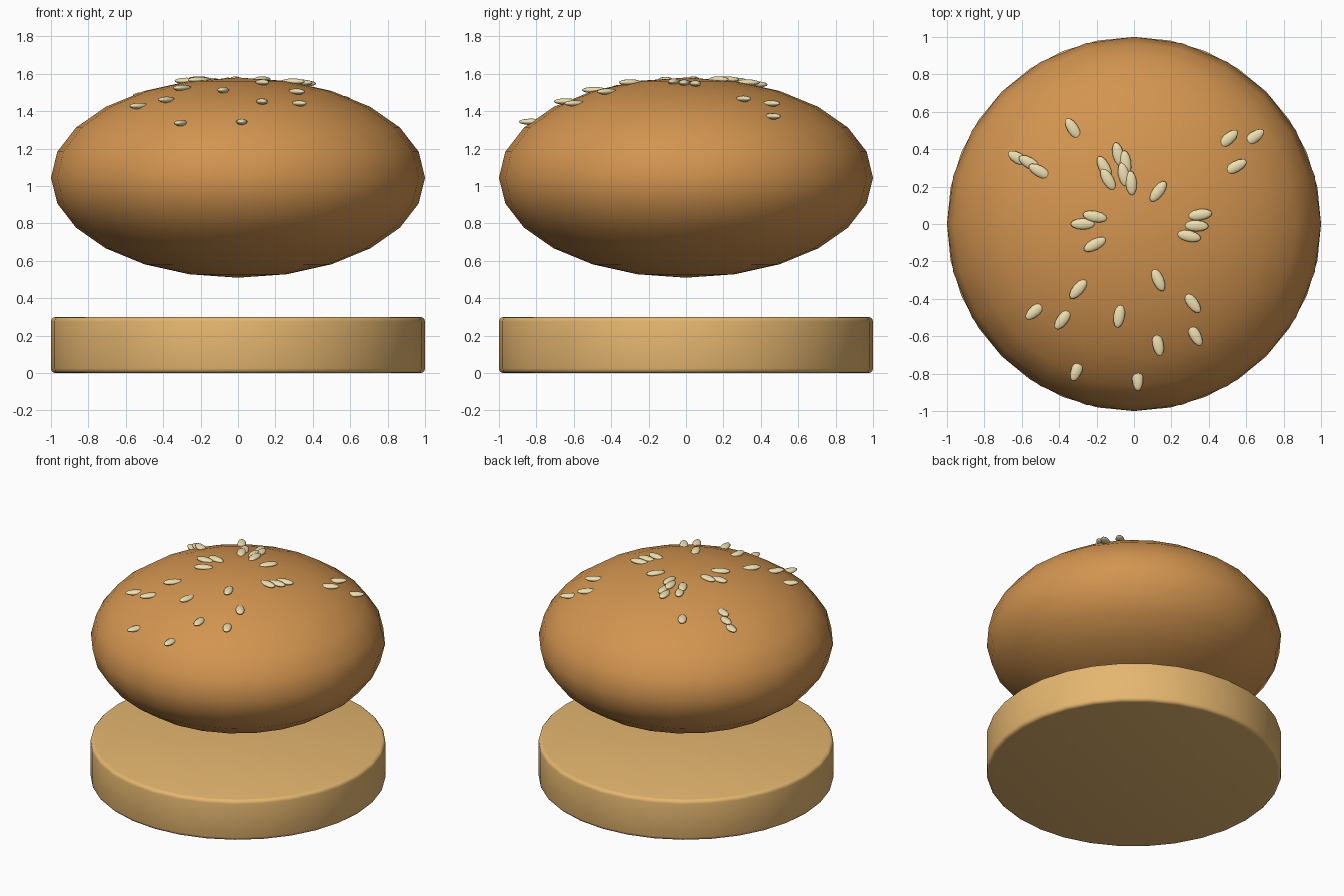
import bpy
from math import sqrt, atan2, radians

if "Cube" in bpy.data.objects:
    bpy.data.objects.remove(bpy.data.objects["Cube"])

def material(name, rgb):
    m = bpy.data.materials.new(name)
    m.diffuse_color = (*rgb, 1)
    m.use_nodes = True
    m.node_tree.nodes["Principled BSDF"].inputs["Base Color"].default_value = m.diffuse_color
    return m

crust = material("crust", (0.65, 0.30, 0.08))
bread = material("bread", (0.78, 0.47, 0.16))
sesame = material("sesame", (0.85, 0.74, 0.43))

def finish(name, mat):
    ob = bpy.context.object
    ob.name = name
    ob.data.materials.append(mat)
    return ob

# Bottom bun: disc with a softened rim
bpy.ops.mesh.primitive_cylinder_add(vertices=32, radius=1, depth=0.3, location=(0, 0, 0.15))
base = finish("bottom_bun", bread)
bev = base.modifiers.new("rim", 'BEVEL')
bev.width = 0.025
bev.segments = 3
bev.limit_method = 'ANGLE'
bpy.ops.object.modifier_apply(modifier="rim")
bpy.ops.object.shade_smooth_by_angle(angle=radians(35))

# Top bun: flattened sphere
BUN_Z, BUN_H = 1.045, 0.535
bpy.ops.mesh.primitive_uv_sphere_add(segments=24, ring_count=12, radius=1, location=(0, 0, BUN_Z))
bun = finish("top_bun", crust)
bun.scale = (1, 1, BUN_H)
bpy.ops.object.transform_apply(location=False, rotation=False, scale=True)
bpy.ops.object.shade_smooth()

# Sesame seeds: level, pointing away from the middle of the bun
spots = [(-.33, .515), (-.625, .355), (-.565, .33), (-.51, .285), (-.16, .305), (-.14, .24),
         (-.085, .375), (-.045, .33), (-.055, .265), (-.015, .22), (.13, .175), (.51, .46),
         (.65, .47), (.55, .31), (.355, .05), (.335, -.01), (.295, -.065), (-.21, .04),
         (-.275, 0), (-.21, -.11), (.13, -.3), (.315, -.425), (.33, -.6), (.13, -.65),
         (-.08, -.495), (-.3, -.35), (-.385, -.515), (-.535, -.47), (-.31, -.79), (.02, -.84)]

bpy.ops.mesh.primitive_uv_sphere_add(segments=12, ring_count=8, radius=1)
seed = finish("seed", sesame)
bpy.ops.object.shade_smooth()
for i, (x, y) in enumerate(spots):
    ob = seed if i == 0 else seed.copy()
    if i:
        bpy.context.collection.objects.link(ob)
    ob.name = f"seed_{i + 1}"
    r = sqrt(x * x + y * y)
    k = 1 - 0.018 * r          # inner tip sinks into the slope
    z = BUN_Z + BUN_H * sqrt(1 - r * r) + 0.01 * r
    ob.location = (x * k, y * k, z)
    ob.rotation_euler = (0, 0, atan2(y, x))
    ob.scale = (0.066, 0.03, 0.017)
